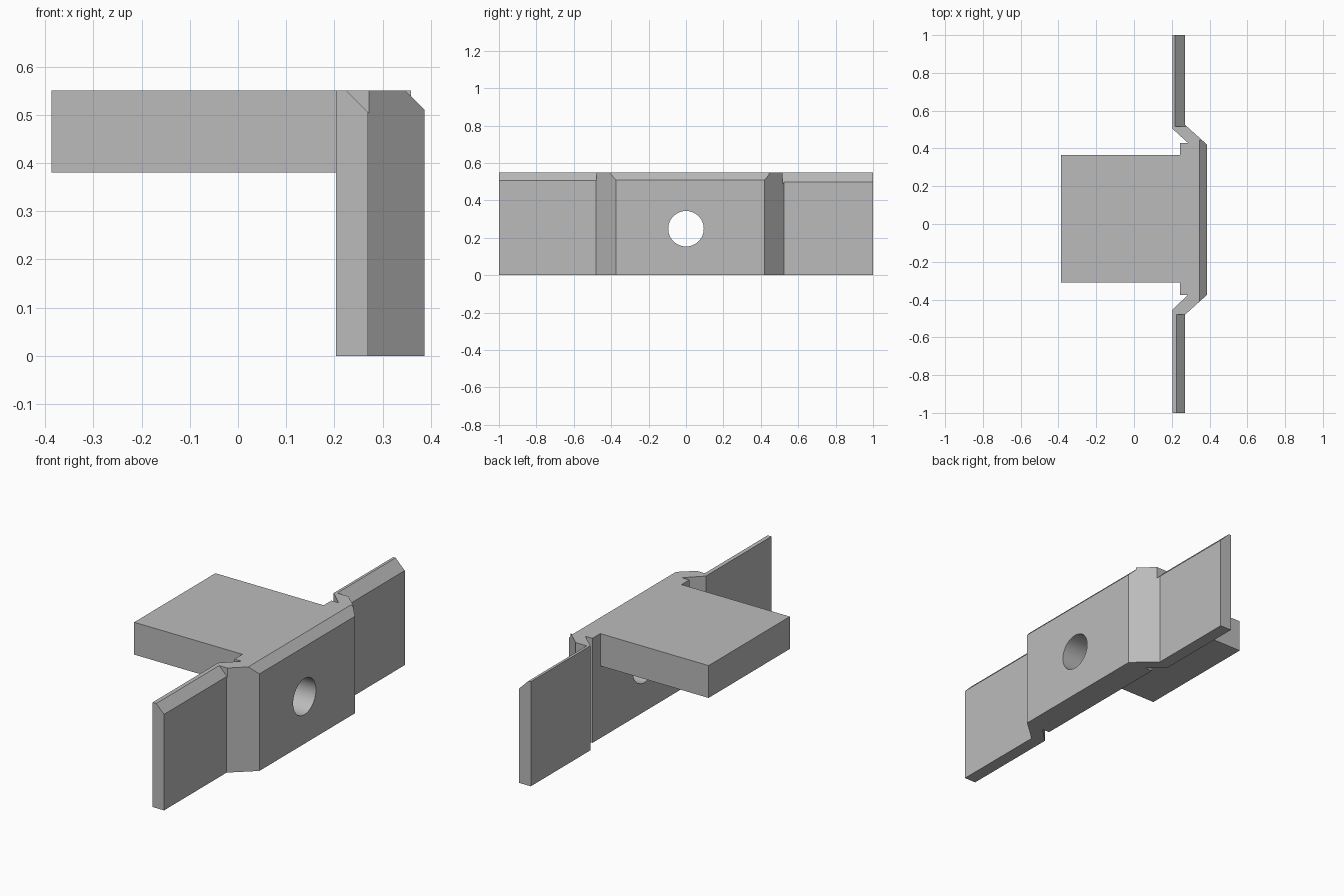
import bpy
import bmesh
import math
from mathutils import Matrix, Vector

cube = bpy.data.objects.get("Cube")
if cube:
    bpy.data.objects.remove(cube, do_unlink=True)

TOP = 0.55

grey = bpy.data.materials.new("plain grey")
grey.use_nodes = True
colour = (0.5, 0.5, 0.5, 1)
grey.diffuse_color = colour
grey.node_tree.nodes["Principled BSDF"].inputs["Base Color"].default_value = colour


def prism(name, points, push):
    """Extrude a closed outline of 3D points along a vector."""
    bm = bmesh.new()
    face = bm.faces.new([bm.verts.new(p) for p in points])
    side = bmesh.ops.extrude_face_region(bm, geom=[face])["geom"]
    moved = [v for v in side if isinstance(v, bmesh.types.BMVert)]
    bmesh.ops.translate(bm, verts=moved, vec=Vector(push))
    bmesh.ops.recalc_face_normals(bm, faces=bm.faces)
    return finish(name, bm)


def finish(name, bm):
    mesh = bpy.data.meshes.new(name)
    bm.to_mesh(mesh)
    bm.free()
    mesh.materials.append(grey)
    obj = bpy.data.objects.new(name, mesh)
    bpy.context.collection.objects.link(obj)
    return obj


def combine(target, tool, operation):
    """Apply a boolean and remove the tool."""
    tool.hide_render = True
    mod = target.modifiers.new("boolean", "BOOLEAN")
    mod.operation = operation
    mod.solver = "EXACT"
    mod.object = tool
    bpy.context.view_layer.objects.active = target
    bpy.ops.object.modifier_apply(modifier=mod.name)
    bpy.data.objects.remove(tool, do_unlink=True)


# Upright bracket: two wings joined to a thicker raised centre
outline = [
    (0.27, -1), (0.27, -0.48), (0.387, -0.375), (0.387, 0.42),
    (0.27, 0.525), (0.27, 1), (0.203, 1), (0.203, 0.505),
    (0.285, 0.43), (0.243, 0.43), (0.243, -0.375), (0.285, -0.375),
    (0.203, -0.455), (0.203, -1),
]
bracket = prism("bracket", [(x, y, 0) for x, y in outline], (0, 0, TOP))

# Flat shelf reaching back from the centre
shelf = prism("shelf", [(x, y, 0.38) for x, y in
              [(-0.387, -0.31), (0.3, -0.31), (0.3, 0.365), (-0.387, 0.365)]],
              (0, 0, TOP - 0.38))
combine(bracket, shelf, "UNION")

# Sloped top edges on the wings and the centre
for face_x, size, start, end in [(0.27, 0.045, -1.1, -0.478),
                                 (0.387, 0.04, -0.45, 0.445),
                                 (0.27, 0.053, 0.515, 1.1)]:
    r = 0.03
    corner = [(face_x - size - r, TOP + r), (face_x + r, TOP - size - r),
              (face_x + r, TOP + r)]
    wedge = prism("edge_cutter", [(x, start, z) for x, z in corner],
                  (0, end - start, 0))
    combine(bracket, wedge, "DIFFERENCE")

# Round hole through the centre
bm = bmesh.new()
bmesh.ops.create_cone(bm, cap_ends=True, segments=48, radius1=0.095,
                      radius2=0.095, depth=0.6,
                      matrix=Matrix.Translation((0.3, 0, 0.248))
                      @ Matrix.Rotation(math.pi / 2, 4, "Y"))
combine(bracket, finish("hole_cutter", bm), "DIFFERENCE")

bpy.ops.object.select_all(action="DESELECT")
bracket.select_set(True)
bpy.context.view_layer.objects.active = bracket
bpy.ops.object.shade_smooth_by_angle(angle=math.radians(20))
